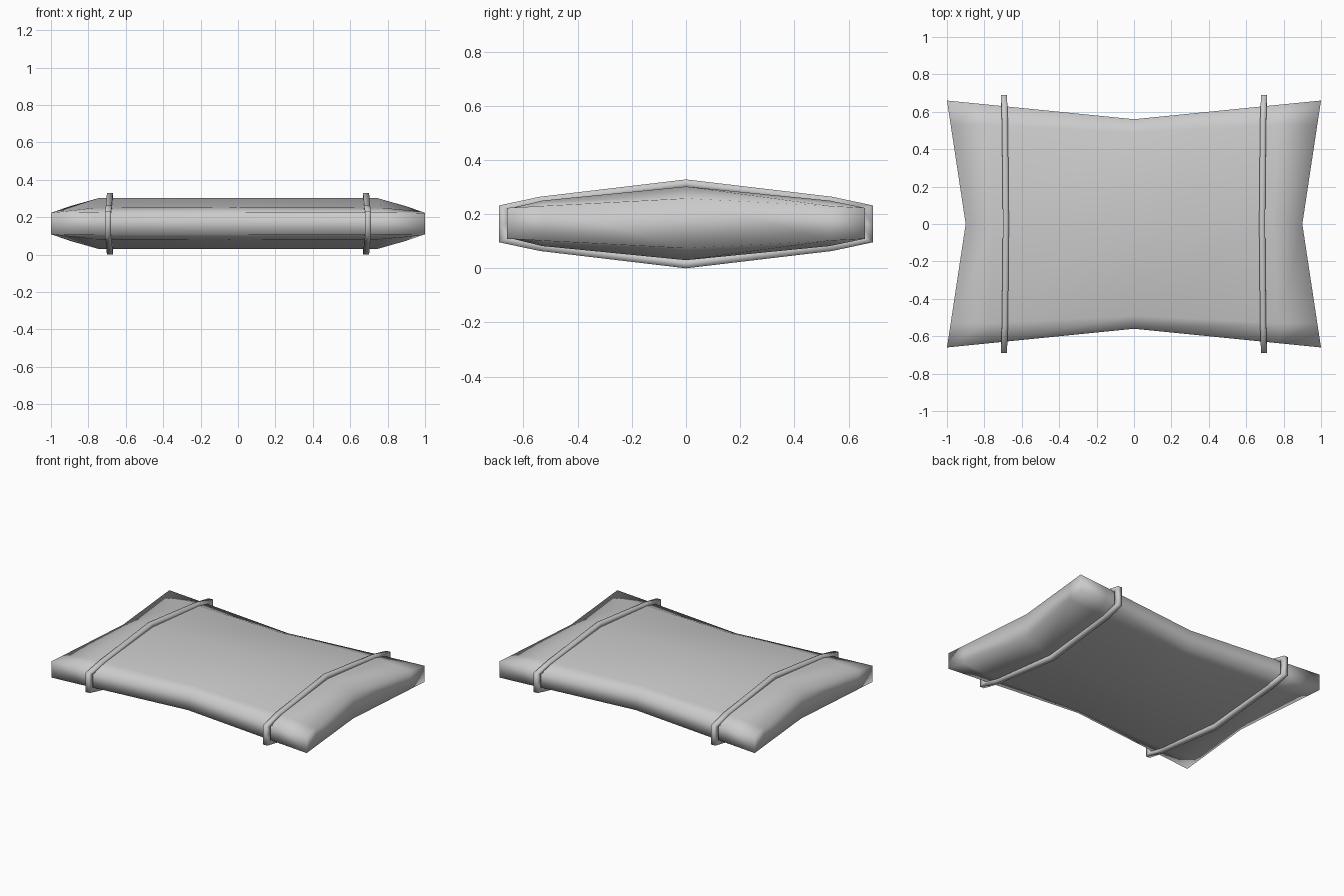
import bpy, bmesh

if "Cube" in bpy.data.objects:
    bpy.data.objects.remove(bpy.data.objects["Cube"])

MID = 0.166  # height of the horizontal symmetry plane


def finish(name, bm):
    bmesh.ops.recalc_face_normals(bm, faces=bm.faces)
    mesh = bpy.data.meshes.new(name)
    bm.to_mesh(mesh)
    bm.free()
    obj = bpy.data.objects.new(name, mesh)
    bpy.context.collection.objects.link(obj)
    for p in mesh.polygons:
        p.use_smooth = True
    return obj


# Pillow: one quadrant of (x, y, half thickness), mirrored in x, y and z
QUAD = {
    (0, 0): (0, 0, 0.136), (1, 0): (0.745, 0, 0.136), (2, 0): (0.90, 0, 0.092),
    (0, 1): (0, 0.49, 0.086), (1, 1): (0.77, 0.53, 0.084), (2, 1): (0.98, 0.53, 0.064),
    (0, 2): (0, 0.56, 0.058), (1, 2): (0.77, 0.637, 0.058), (2, 2): (1.0, 0.66, 0.057),
}
bm = bmesh.new()
R = range(-2, 3)
grid = {}
for s in (1, -1):
    for i in R:
        for j in R:
            x, y, h = QUAD[abs(i), abs(j)]
            grid[i, j, s] = bm.verts.new((x if i > 0 else -x, y if j > 0 else -y, MID + s * h))
    for i in range(-2, 2):
        for j in range(-2, 2):
            bm.faces.new([grid[i + a, j + b, s] for a, b in ((0, 0), (1, 0), (1, 1), (0, 1))])
# upright rim joining top and bottom
rim = ([(i, -2) for i in range(-2, 2)] + [(2, j) for j in range(-2, 2)]
       + [(i, 2) for i in range(2, -2, -1)] + [(-2, j) for j in range(2, -2, -1)])
for a, b in zip(rim, rim[1:] + rim[:1]):
    bm.faces.new([grid[(*a, 1)], grid[(*b, 1)], grid[(*b, -1)], grid[(*a, -1)]])
finish("pillow", bm)

# Straps: closed band following the pillow section, leaning slightly in x
HALF = [(0.69, -0.068, 0.695), (0.69, 0.0, 0.695), (0.69, 0.068, 0.695), (0.54, 0.100, 0.69), (0, 0.164, 0.685),
        (-0.54, 0.100, 0.69)]
LOOP = HALF + [(-y, -z, x) for y, z, x in HALF]


def strap(name, side):
    bm = bmesh.new()
    rings = []
    for y, z, x in LOOP:
        ring = []
        for dx, inset in ((-0.016, 0), (0.016, 0), (0.016, 1), (-0.016, 1)):
            yy = y * (1 - 0.055 * inset)
            zz = z - inset * (0.032 if z > 0.08 else -0.032 if z < -0.08 else z * 0.25)
            ring.append(bm.verts.new((side * (x + dx), yy, MID + zz)))
        rings.append(ring)
    for a, b in zip(rings, rings[1:] + rings[:1]):
        for k in range(4):
            n = (k + 1) % 4
            bm.faces.new((a[k], a[n], b[n], b[k]))
    obj = finish(name, bm)
    # lift so the lowest point rests on the ground
    obj.location.z = 0.164 - MID


strap("left_strap", -1)
strap("right_strap", 1)
